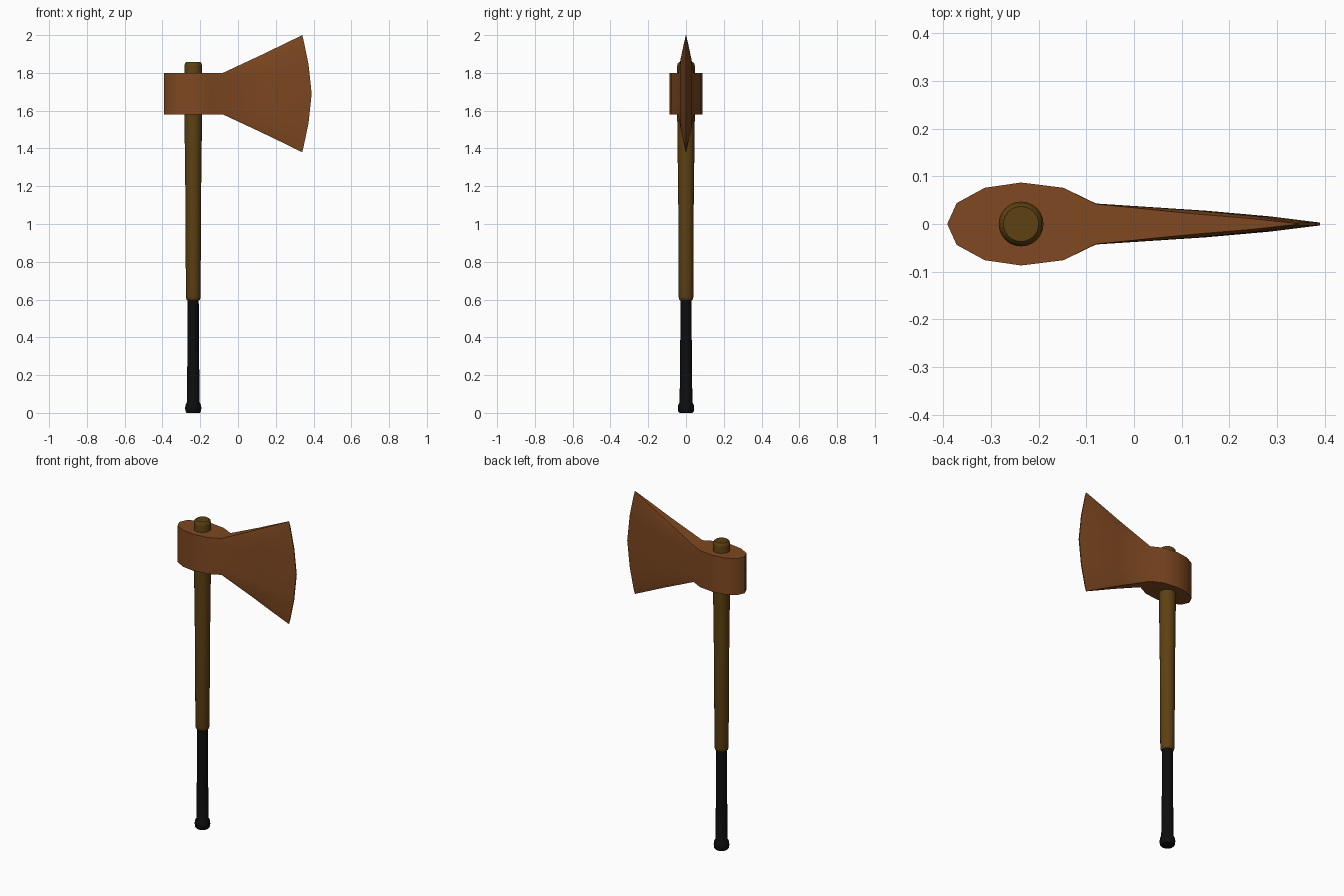
import bpy, bmesh, math

if "Cube" in bpy.data.objects:
    bpy.data.objects.remove(bpy.data.objects["Cube"])

HX = -0.237          # handle axis
ZM = 1.69            # mid height of the head


def material(name, rgb):
    m = bpy.data.materials.new(name)
    m.diffuse_color = (*rgb, 1)
    m.use_nodes = True
    m.node_tree.nodes["Principled BSDF"].inputs["Base Color"].default_value = m.diffuse_color
    return m


def finish(name, bm, mat, angle):
    bmesh.ops.recalc_face_normals(bm, faces=bm.faces)
    me = bpy.data.meshes.new(name)
    bm.to_mesh(me)
    bm.free()
    ob = bpy.data.objects.new(name, me)
    bpy.context.collection.objects.link(ob)
    me.materials.append(mat)
    bpy.ops.object.select_all(action='DESELECT')
    ob.select_set(True)
    bpy.context.view_layer.objects.active = ob
    bpy.ops.object.shade_smooth_by_angle(angle=math.radians(angle))
    return ob


def turned(name, profile, mat, n=24):
    """Closed solid of revolution about the handle axis from (radius, z) points."""
    bm = bmesh.new()
    rings = [[bm.verts.new((HX + r * math.cos(2 * math.pi * i / n),
                            r * math.sin(2 * math.pi * i / n), z))
              for i in range(n)] for r, z in profile]
    for a, b in zip(rings, rings[1:]):
        for i in range(n):
            j = (i + 1) % n
            bm.faces.new((a[i], a[j], b[j], b[i]))
    bm.faces.new(rings[0])
    bm.faces.new(rings[-1])
    return finish(name, bm, mat, 40)


wood = material("wood", (0.11, 0.052, 0.006))
rust = material("rusted_steel", (0.21, 0.065, 0.015))
black = material("black_grip", (0.004, 0.004, 0.004))

# wooden shaft, widening slightly toward the head
turned("shaft", [(0.030, 0.595), (0.036, 0.60), (0.039, 0.615), (0.041, 1.1),
                 (0.047, 1.6), (0.047, 1.835), (0.044, 1.85), (0.037, 1.857)], wood)

# black grip with flared pommel
turned("grip", [(0.035, 0.0), (0.041, 0.008), (0.043, 0.025), (0.041, 0.043),
                (0.034, 0.056), (0.031, 0.3), (0.029, 0.61)], black)

# axe head: columns of (x, half thickness mid, half thickness rim, half height, edge bulge)
columns = [(-0.392, 0, 0, 0.11, 0), (-0.372, 0.044, 0.044, 0.11, 0),
           (-0.313, 0.076, 0.076, 0.11, 0), (HX, 0.087, 0.087, 0.11, 0),
           (-0.148, 0.076, 0.076, 0.11, 0), (-0.08, 0.043, 0.042, 0.11, 0),
           (0.13, 0.028, 0.021, 0.208, 0.02), (0.25, 0.016, 0.011, 0.266, 0.035),
           (0.34, 0.003, 0.001, 0.31, 0.05)]
levels = [-1, -0.9, -0.5, 0, 0.5, 0.9, 1]
bm = bmesh.new()
sides = []
for s in (-1, 1):
    sides.append([[bm.verts.new((x + bulge * (1 - abs(t) ** 1.6),
                                 s * (rim if abs(t) == 1 else mid), ZM + t * h))
                   for t in levels] for x, mid, rim, h, bulge in columns])
for g in sides:                                   # two cheeks
    for a, b in zip(g, g[1:]):
        for k in range(len(levels) - 1):
            bm.faces.new((a[k], b[k], b[k + 1], a[k + 1]))
p, q = sides
for i in range(len(columns) - 1):                 # top and bottom rims
    for k in (0, -1):
        bm.faces.new((p[i][k], p[i + 1][k], q[i + 1][k], q[i][k]))
for k in range(len(levels) - 1):                  # cutting edge
    bm.faces.new((p[-1][k], q[-1][k], q[-1][k + 1], p[-1][k + 1]))
bmesh.ops.remove_doubles(bm, verts=bm.verts, dist=0.0005)
finish("axe_head", bm, rust, 45)
